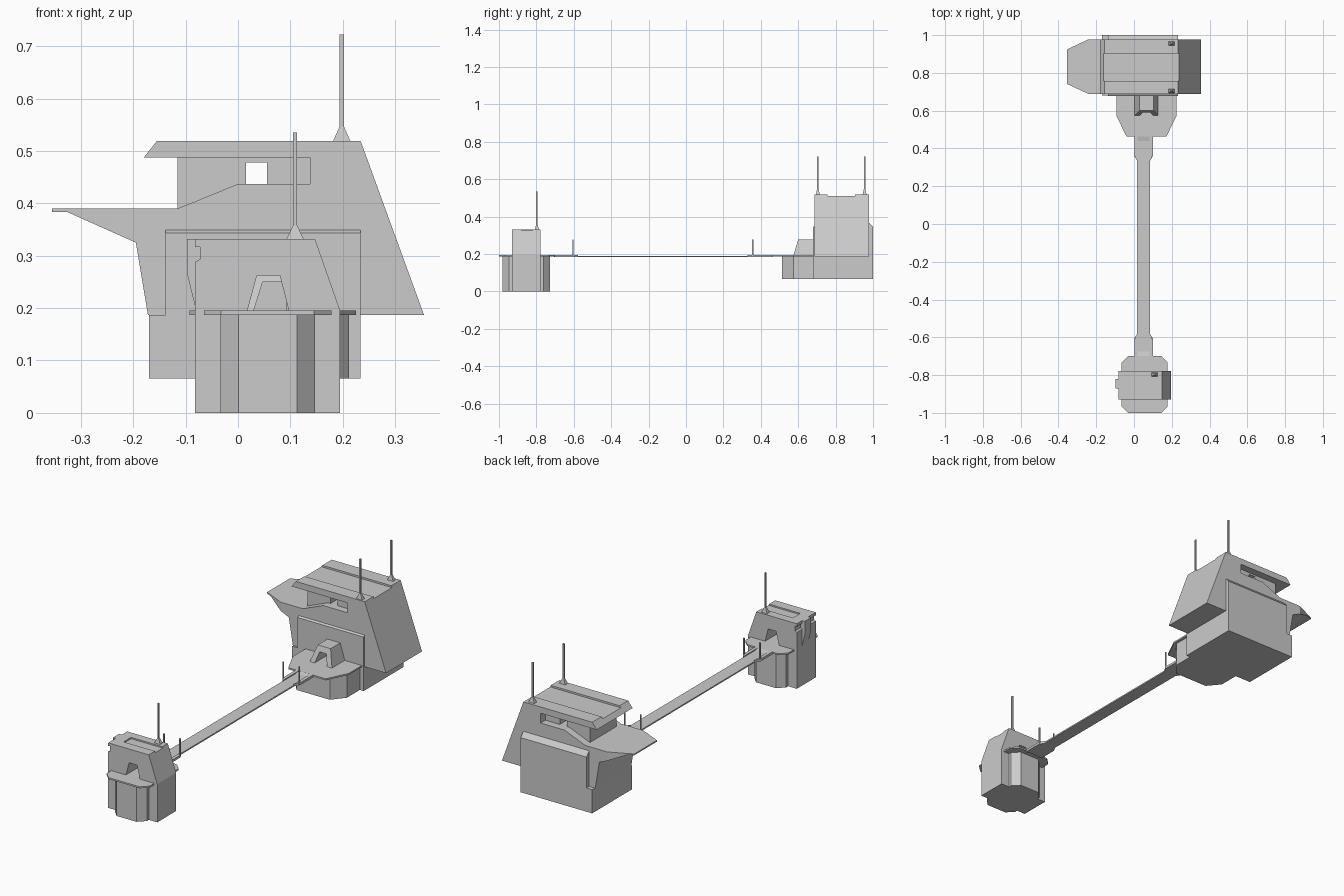
import bpy, bmesh

if "Cube" in bpy.data.objects:
    bpy.data.objects.remove(bpy.data.objects["Cube"])

def prism(name, pts, lo, hi, axis, warp=None):
    """Extrude a 2D profile along an axis: 'x' takes (y,z), 'y' takes (x,z), 'z' takes (x,y)."""
    place = {'x': lambda a, b, t: (t, a, b),
             'y': lambda a, b, t: (a, t, b),
             'z': lambda a, b, t: (a, b, t)}[axis]
    bm = bmesh.new()
    low = [bm.verts.new(place(a, b, lo)) for a, b in pts]
    high = [bm.verts.new(place(a, b, hi)) for a, b in pts]
    n = len(pts)
    bm.faces.new(low)
    bm.faces.new(high[::-1])
    for i in range(n):
        j = (i + 1) % n
        bm.faces.new((low[j], low[i], high[i], high[j]))
    if warp:
        for v in bm.verts:
            warp(v.co)
    bmesh.ops.recalc_face_normals(bm, faces=bm.faces)
    me = bpy.data.meshes.new(name)
    bm.to_mesh(me)
    bm.free()
    ob = bpy.data.objects.new(name, me)
    bpy.context.collection.objects.link(ob)
    return ob

def box(name, x0, x1, y0, y1, z0, z1):
    return prism(name, [(x0, y0), (x1, y0), (x1, y1), (x0, y1)], z0, z1, 'z')

def cut(ob, cutter):
    m = ob.modifiers.new("cut", 'BOOLEAN')
    m.object, m.operation, m.solver = cutter, 'DIFFERENCE', 'EXACT'
    bpy.context.view_layer.objects.active = ob
    bpy.ops.object.modifier_apply(modifier=m.name)
    bpy.data.objects.remove(cutter)

def mast(name, x, y, z, foot, top):
    # pyramid foot with a square pole
    def pinch(co):
        if co.z > z + foot / 2:
            co.x = x + (co.x - x) * 0.2
            co.y = y + (co.y - y) * 0.35
    box(name + "_foot", x - .02, x + .02, y - .012, y + .012, z - .008, z + foot).data
    foot_ob = bpy.data.objects[name + "_foot"]
    for v in foot_ob.data.vertices:
        pinch(v.co)
    box(name + "_pole", x - .004, x + .004, y - .004, y + .004, z, top)

# ---- Large building: base block and chamfered cladding ----
box("large_base", -.17, .234, .68, 1.0, .066, .187)
prism("large_cladding", [(.678, .187), (1.0, .187), (1.0, .345), (.975, .372),
                         (.9, .372), (.9, .35), (.69, .35), (.678, .343)], -.138, .234, 'x')

# Tower side profile with window slot, and the roof channel cut into it
tower = prism("large_tower", [(-.172, .187), (.355, .187), (.234, .519), (-.155, .519), (-.18, .487),
                              (.137, .487), (.137, .437), (0, .437), (-.115, .39), (-.24, .39),
                              (-.24, .345), (-.195, .325)], .688, .978, 'y')
cut(tower, box("roof_cutter", -.4, .4, .757, .903, .51, .6))

# Tapering balcony tip
def taper(co):
    t = max(0, (-.24 - co.x) / .115)
    co.y = .833 + (co.y - .833) * (1 - .37 * t)
prism("balcony_tip", [(-.24, .345), (-.24, .39), (-.355, .39), (-.355, .383), (-.325, .383)],
      .688, .978, 'y', taper)

# Recessed control cabin with a through window
cabin = box("control_cabin", -.115, .14, .725, .94, .385, .49)
cut(cabin, box("window_cutter", .015, .055, .6, 1.1, .437, .478))

# Front buttress, terrace and doorway hood
prism("large_buttress", [(-.08, .70), (-.08, .575), (-.028, .512), (.16, .512), (.212, .575), (.212, .70)],
      .066, .187, 'z')
prism("large_terrace", [(-.093, .69), (-.093, .573), (-.04, .463), (.172, .463), (.225, .573), (.225, .69)],
      .187, .195, 'z')
def lean(co):
    if co.y < .6:
        co.y += (co.z - .195) * .3
prism("doorway_hood", [(.003, .195), (.03, .278), (.103, .278), (.128, .195), (.1, .195),
                       (.085, .25), (.047, .25), (.03, .195)], .575, .685, 'y', lean)

# ---- Small building: octagonal column, terrace and tower ----
def octagon(x0, x1, y0, y1, c):
    return [(x0 + c, y0), (x1 - c, y0), (x1, y0 + c), (x1, y1 - c),
            (x1 - c, y1), (x0 + c, y1), (x0, y1 - c), (x0, y0 + c)]
prism("small_column", octagon(-.033, .147, -.98, -.727, .034), 0, .187, 'z')
prism("small_terrace", octagon(-.065, .178, -1.0, -.70, .033), .187, .195, 'z')
small = prism("small_tower", [(-.082, 0), (.195, 0), (.195, .195), (.147, .332), (-.082, .332),
                              (-.082, .317), (-.073, .317), (-.073, .293), (-.082, .288)],
              -.93, -.777, 'y')
cut(small, prism("door_cutter", [(.018, .195), (.036, .262), (.08, .262), (.097, .195)], -1.1, -.6, 'y'))
cut(small, box("small_roof_cutter", -.03, .3, -.88, -.82, .325, .4))
prism("small_bay", [(-.08, .195), (-.097, .265), (-.097, .332), (-.07, .332), (-.07, .195)],
      -.87, -.82, 'y')

# ---- Bridge with ramped ends, brackets and posts ----
prism("bridge", [(-.70, .183), (.465, .183), (.465, .195), (.44, .19), (-.675, .19), (-.70, .195)],
      .017, .085, 'x')
for end, y_in, y_out, y_post in (("large", .33, .465, .357), ("small", -.577, -.705, -.605)):
    step = .03 if y_out > y_in else -.03
    for side, s in (("left", -1), ("right", 1)):
        xi, xo = .051 + s * .032, .051 + s * .049
        prism(f"{end}_bracket_{side}", [(xi, y_in), (xo, y_in + step), (xo, y_out), (xi, y_out)],
              .183, .195, 'z')
        xp = .051 + s * .045
        box(f"{end}_post_{side}", xp - .003, xp + .003, y_post - .003, y_post + .003, .185, .278)

# ---- Roof masts ----
mast("large_mast_front", .198, .705, .519, .028, .722)
mast("large_mast_rear", .198, .955, .519, .028, .722)
mast("small_mast", .109, -.797, .332, .026, .535)
